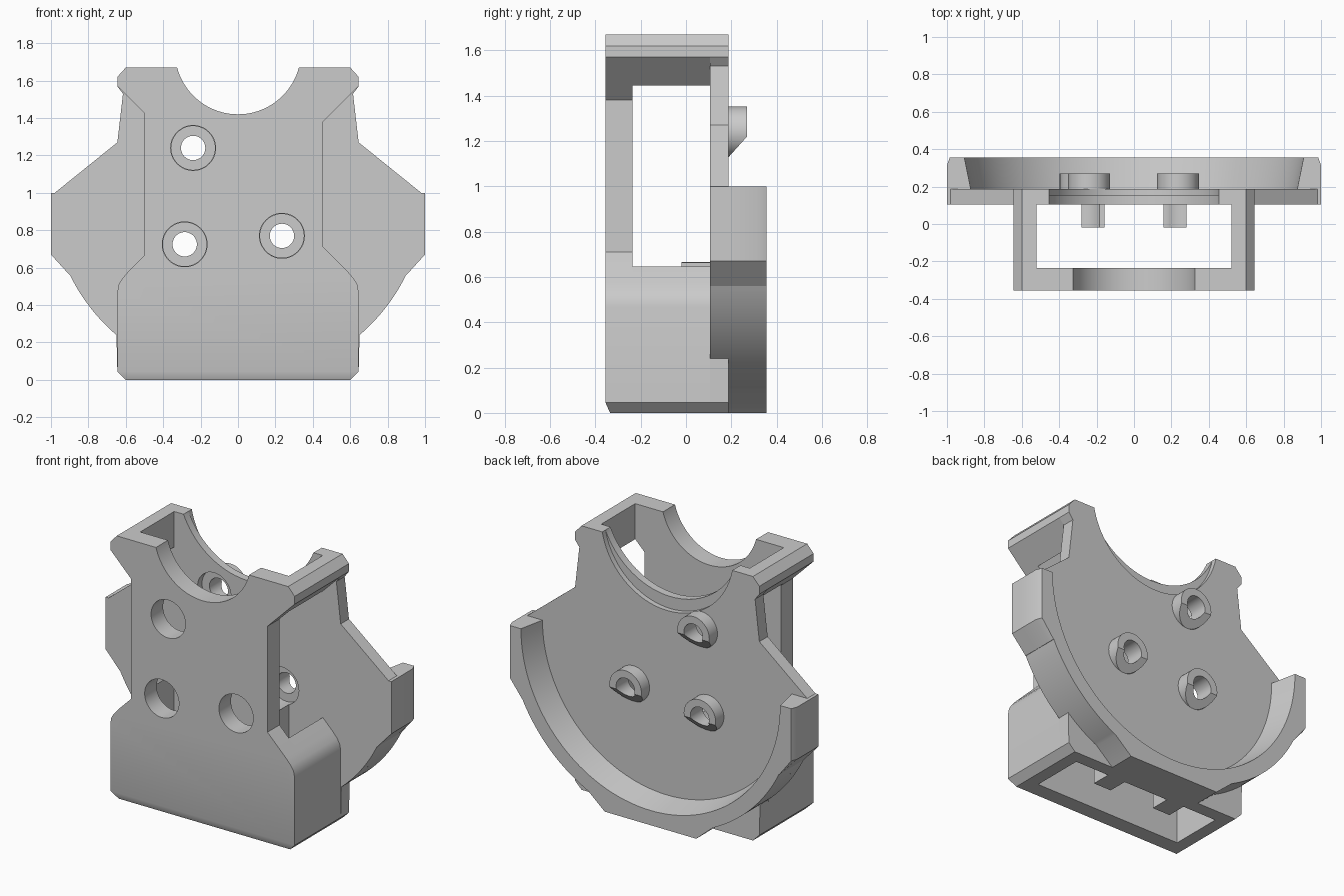
import bpy, bmesh
from math import sin, cos, pi, asin
from mathutils import Matrix, Vector

cube = bpy.data.objects.get("Cube")
if cube:
    bpy.data.objects.remove(cube, do_unlink=True)

grey = bpy.data.materials.new("plain_grey")
grey.use_nodes = True
tone = (0.6, 0.6, 0.6, 1)
grey.diffuse_color = tone
grey.node_tree.nodes["Principled BSDF"].inputs["Base Color"].default_value = tone

FRONT, INNER, PLATE, FLOOR, BACK = -0.355, -0.235, 0.105, 0.188, 0.355
TOP, HALF, INSIDE = 1.67, 0.645, 0.52
HOLES = [(-0.24, 1.24), (-0.285, 0.725), (0.235, 0.77)]


def add(name, bm):
    bmesh.ops.recalc_face_normals(bm, faces=bm.faces)
    mesh = bpy.data.meshes.new(name)
    bm.to_mesh(mesh)
    bm.free()
    mesh.materials.append(grey)
    obj = bpy.data.objects.new(name, mesh)
    bpy.context.collection.objects.link(obj)
    return obj


def prism(points, y0, y1):
    """Extrude an outline of (x, z) points along y."""
    bm = bmesh.new()
    face = bm.faces.new([bm.verts.new((x, y0, z)) for x, z in points])
    moved = bmesh.ops.extrude_face_region(bm, geom=[face])["geom"]
    verts = [v for v in moved if isinstance(v, bmesh.types.BMVert)]
    bmesh.ops.translate(bm, verts=verts, vec=(0, y1 - y0, 0))
    bmesh.ops.recalc_face_normals(bm, faces=bm.faces)
    return bm


def cone(x, z, y0, y1, r0, r1, sides=48):
    """Cylinder or cone running along y."""
    bm = bmesh.new()
    turn = Matrix.Translation((x, (y0 + y1) / 2, z)) @ Matrix.Rotation(-pi / 2, 4, "X")
    bmesh.ops.create_cone(bm, cap_ends=True, segments=sides, radius1=r0,
                          radius2=r1, depth=y1 - y0, matrix=turn)
    return bm


def tubes(y0, y1, r):
    """One cutter for each screw hole."""
    return [cone(x, z, y0, y1, r, r) for x, z in HOLES]


def mirror(half):
    return half + [(-x, z) for x, z in reversed(half)]


def cut(obj, cutters):
    """Subtract each cutter, bake the result and discard the cutters."""
    tools = []
    for bm in cutters:
        tool = add("cutter", bm)
        tool.hide_render = True
        mod = obj.modifiers.new("cut", "BOOLEAN")
        mod.operation, mod.solver, mod.object = "DIFFERENCE", "EXACT", tool
        tools.append(tool)
    graph = bpy.context.evaluated_depsgraph_get()
    baked = bpy.data.meshes.new_from_object(obj.evaluated_get(graph))
    obj.modifiers.clear()
    obj.data = baked
    for tool in tools:
        bpy.data.objects.remove(tool, do_unlink=True)


def chamfer(obj, at, normal, chosen, shift):
    """Split the mesh at a plane, then slide the chosen vertices to slope the edge."""
    bm = bmesh.new()
    bm.from_mesh(obj.data)
    bmesh.ops.bisect_plane(bm, geom=bm.verts[:] + bm.edges[:] + bm.faces[:],
                           dist=0.0005, plane_co=at, plane_no=normal)
    bmesh.ops.translate(bm, verts=[v for v in bm.verts if chosen(v.co)], vec=shift)
    bm.to_mesh(obj.data)
    bm.free()


def smooth(obj):
    bpy.ops.object.select_all(action="DESELECT")
    obj.select_set(True)
    bpy.context.view_layer.objects.active = obj
    bpy.ops.object.shade_smooth_by_angle(angle=0.5)


# Front wall: waisted outline with a round notch and three access holes
lower = [(0.6, 0), (HALF, 0.045), (HALF, 0.47), (0.638, 0.51), (0.62, 0.54),
         (0.59, 0.575)]
upper = [(HALF, 1.57), (HALF, 1.62), (0.6, TOP)]


def waist(w):
    return lower + [(w, 1.165 - w), (w, 0.925 + w)] + upper


outline = waist(0.455) + [(-x, z) for x, z in reversed(waist(0.5))]
wall = add("front_wall", prism(outline, FRONT, INNER))
cut(wall, [cone(0, 1.757, -0.5, 0, 0.337, 0.337, 96)] + tubes(-0.5, 0, 0.12))
chamfer(wall, (0, 0, 0.045), (0, 0, 1),
        lambda c: c.z < 0.01 and c.y < FRONT + 0.01, (0, 0.02, 0))
smooth(wall)

# Side walls below the windows and bridges above them
low_side = [(INSIDE, 0)] + lower + [(INSIDE, 1.165 - INSIDE)]
top_side = [(INSIDE, 0.925 + INSIDE)] + upper + [(INSIDE, TOP)]
for side, name in ((1, "left"), (-1, "right")):
    for part, points in (("side_wall", low_side), ("top_bridge", top_side)):
        smooth(add(f"{name}_{part}",
                   prism([(x * side, z) for x, z in points], INNER, PLATE)))


# Back plate: round tray floor joined to the housing outline
def arc(a0, a1, n):
    return [(cos(a0 + (a1 - a0) * i / n), 1 + sin(a0 + (a1 - a0) * i / n))
            for i in range(n + 1)]


low, mid, high = -asin(0.9), -asin(0.76), -asin(0.44)
ear = [(0.9, 0.56), (1, 0.67), (1, 1)]
plate_half = lower[:2] + arc(mid, high, 16) + ear + [
    (0.98, 1), (HALF, 1.27), (0.615, 1.53)] + upper
plate = add("back_plate", prism(mirror(plate_half), PLATE, FLOOR))
cut(plate, [cone(0, 1.757, 0.155, 0.3, 0.463, 0.463, 96),
            cone(0, 1.865, 0, 0.17, 0.495, 0.495, 96)]
    + tubes(0, 0.3, 0.065) + tubes(0, 0.15, 0.117))
smooth(plate)

# Tray rim: half ring with a tapered inner wall, flat foot and squared ends
rim_half = [(0.32, 0)] + arc(low, high, 32) + ear
rim = add("tray_rim", prism(mirror(rim_half), FLOOR, BACK))
cut(rim, [cone(0, 1, FLOOR - 0.04, BACK + 0.04, 0.865, 0.915, 128)])
for side in (1, -1):
    chamfer(rim, (0, 0.315, 0), (0, 1, 0),
            lambda c: c.x * side > 0.99 and c.y > BACK - 0.01, (-0.015 * side, 0, 0))
smooth(rim)

# Screw bosses: short tubes with a sloped underside
for i, (x, z) in enumerate(HOLES):
    bm = cone(x, z, FLOOR, 0.27, 0.112, 0.112)
    cutout = bmesh.ops.bisect_plane(
        bm, geom=bm.verts[:] + bm.edges[:] + bm.faces[:],
        plane_co=(x, 0.27, z - 0.02), plane_no=Vector((0, 1, -0.9)), clear_outer=True)
    open_edges = [e for e in cutout["geom_cut"] if isinstance(e, bmesh.types.BMEdge)]
    bmesh.ops.holes_fill(bm, edges=open_edges, sides=0)
    boss = add(f"screw_boss_{i + 1}", bm)
    cut(boss, [cone(x, z, 0, 0.4, 0.065, 0.065)])
    smooth(boss)

# Ribs standing inside the lower housing, notched by the screw recesses
for x, name in ((0.22, "left_rib"), (-0.22, "right_rib")):
    a, b = x - 0.062, x + 0.062
    rib = add(name, prism([(a, 0), (b, 0), (b, 0.665), (a, 0.665)], -0.02, PLATE))
    cut(rib, tubes(-0.2, 0.2, 0.117))
    smooth(rib)
